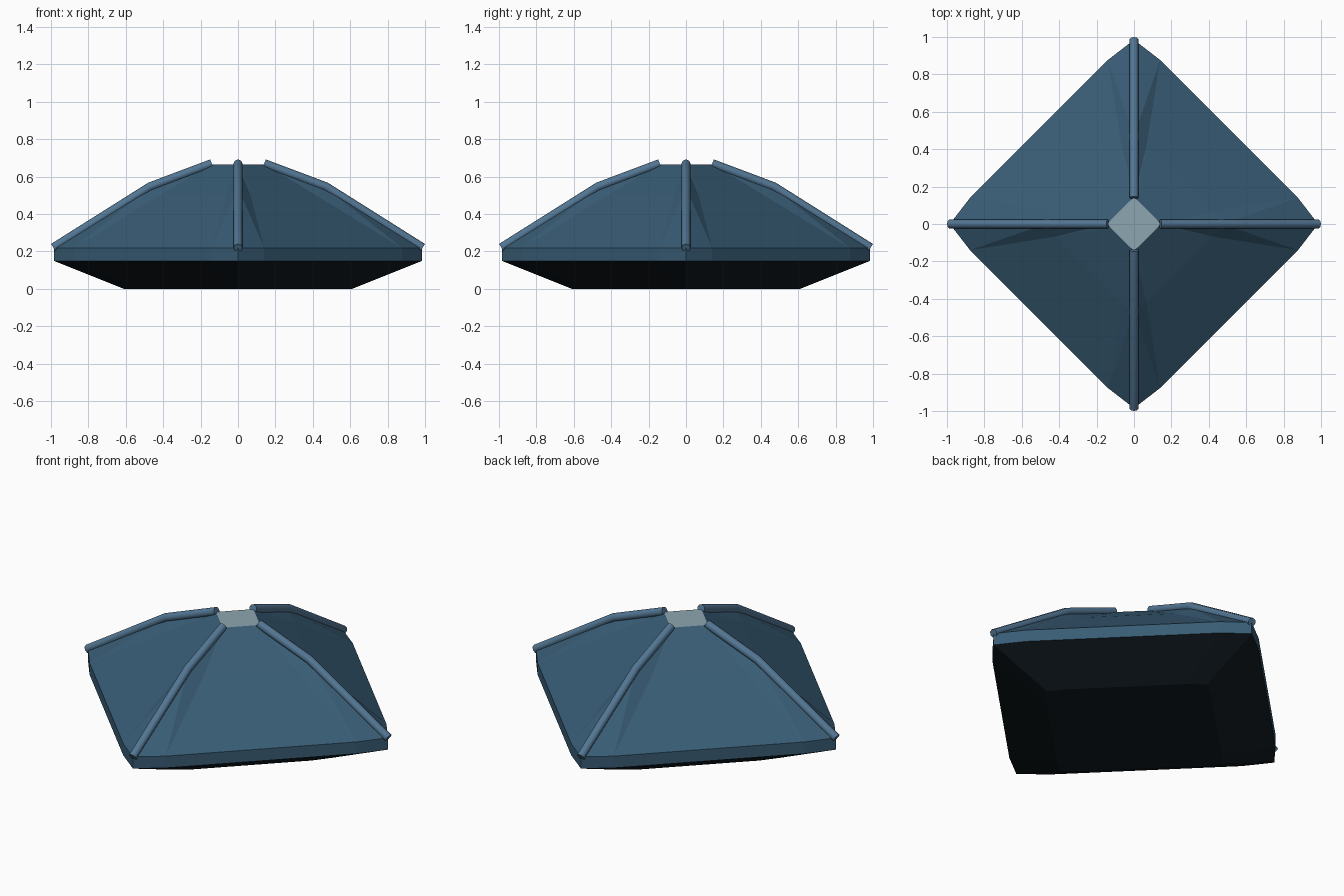
import bpy, math

if "Cube" in bpy.data.objects:
    bpy.data.objects.remove(bpy.data.objects["Cube"])

def material(name, rgb):
    m = bpy.data.materials.new(name)
    m.diffuse_color = (*rgb, 1)
    m.use_nodes = True
    m.node_tree.nodes["Principled BSDF"].inputs["Base Color"].default_value = m.diffuse_color
    return m

BODY = material("panel_blue", (0.04, 0.107, 0.178))
TRIM = material("rib_blue", (0.085, 0.18, 0.29))
CAP = material("cap_pale", (0.27, 0.38, 0.44))
UNDER = material("underside_dark", (0.006, 0.011, 0.015))

def ring(tip, tip_z, side_z):
    """Square with blunted corners: a tip and two shoulders per corner."""
    pts = []
    for k in range(4):
        c, s = round(math.cos(k * math.pi / 2)), round(math.sin(k * math.pi / 2))
        for x, y, z in ((0.89, -0.142, side_z), (1, 0, tip_z), (0.89, 0.142, side_z)):
            pts.append((tip * (x * c - y * s), tip * (x * s + y * c), z))
    return pts

def make(name, rings, mat, ends):
    """Stack rings; corner strips are split so the ridge folds cleanly."""
    verts = [p for r in rings for p in r]
    faces = []
    for r in range(len(rings) - 1):
        for i in range(12):
            j = (i + 1) % 12
            a, b, c, d = r*12 + i, r*12 + j, r*12 + 12 + j, r*12 + 12 + i
            if i % 3 == 0:
                faces += [(a, b, c), (a, c, d)]
            elif i % 3 == 1:
                faces += [(a, b, d), (b, c, d)]
            else:
                faces.append((a, b, c, d))
    if "bottom" in ends:
        faces.append(tuple(range(11, -1, -1)))
    if "top" in ends:
        n = len(verts)
        faces.append(tuple(range(n - 12, n)))
    me = bpy.data.meshes.new(name)
    me.from_pydata(verts, [], faces)
    me.materials.append(mat)
    ob = bpy.data.objects.new(name, me)
    bpy.context.collection.objects.link(ob)
    return ob

# Canopy panels with the vertical rim
rim_low, rim_high = ring(0.985, 0.15, 0.15), ring(0.985, 0.22, 0.22)
mid, top = ring(0.47, 0.54, 0.5), ring(0.14, 0.665, 0.665)
make("canopy_panels", [rim_low, rim_high, mid, top], BODY, ())

# Tapered underside and flat top cap
make("underside", [ring(0.61, 0, 0), rim_low], UNDER, ("bottom",))
make("top_cap", [top], CAP, ("top",))

# Bent corner ribs
for k, side in enumerate(("right", "back", "left", "front")):
    a = k * math.pi / 2
    cu = bpy.data.curves.new(side + "_rib", 'CURVE')
    cu.dimensions = '3D'
    cu.bevel_depth = 0.024
    cu.bevel_resolution = 2
    cu.use_fill_caps = True
    sp = cu.splines.new('POLY')
    sp.points.add(2)
    for p, (r, z) in zip(sp.points, ((0.987, 0.22), (0.47, 0.546), (0.14, 0.67))):
        p.co = (r * math.cos(a), r * math.sin(a), z, 1)
    cu.materials.append(TRIM)
    ob = bpy.data.objects.new(side + "_rib", cu)
    bpy.context.collection.objects.link(ob)
    bpy.ops.object.select_all(action='DESELECT')
    bpy.context.view_layer.objects.active = ob
    ob.select_set(True)
    bpy.ops.object.convert(target='MESH')
    bpy.ops.object.shade_smooth_by_angle(angle=math.radians(50))
